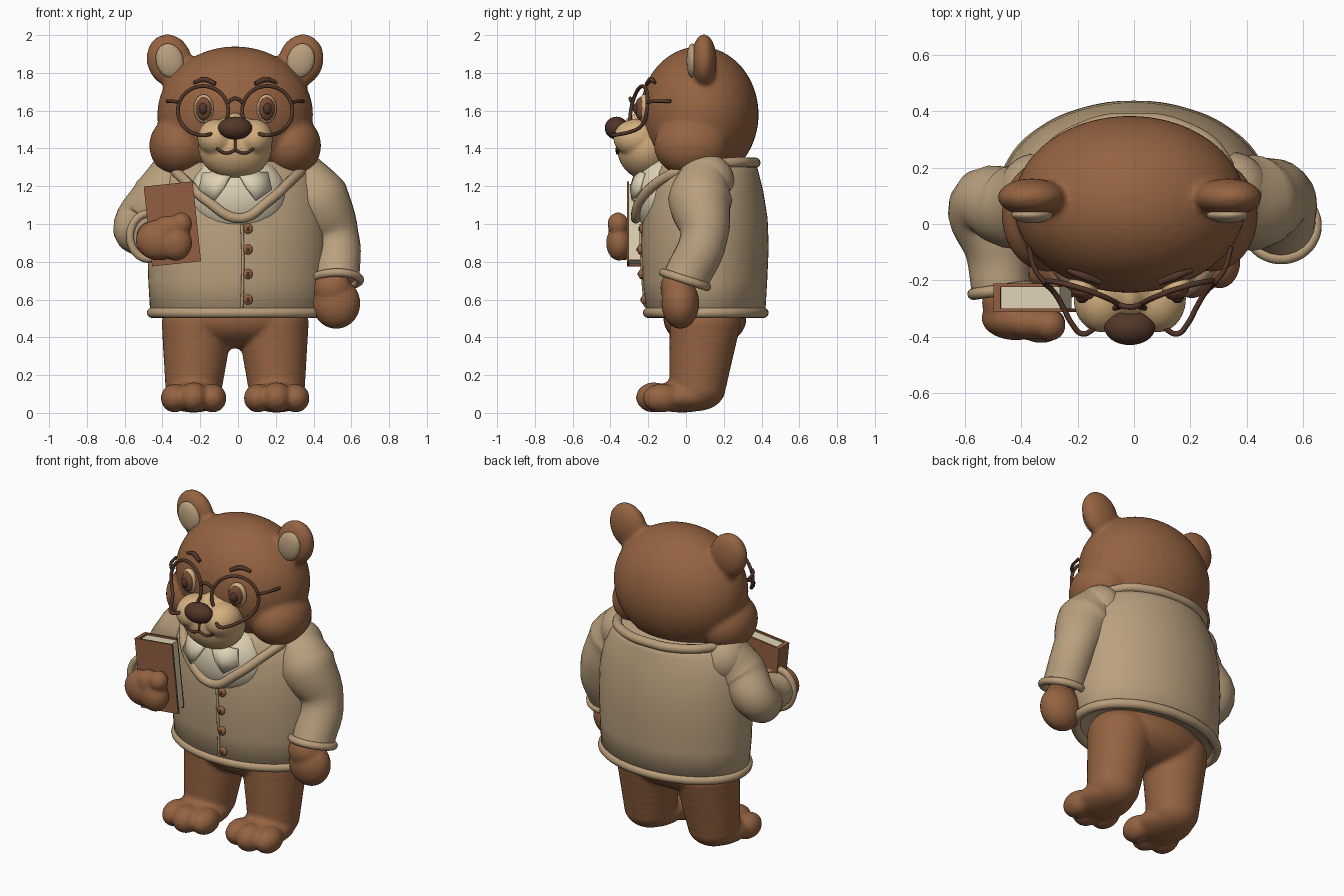
import bpy, bmesh
from math import sin, cos, pi, radians, sqrt
from mathutils import Matrix, Vector, Euler

cube = bpy.data.objects.get("Cube")
if cube:
    bpy.data.objects.remove(cube, do_unlink=True)


def material(name, r, g, b):
    m = bpy.data.materials.new(name)
    m.use_nodes = True
    m.diffuse_color = (r, g, b, 1)
    m.node_tree.nodes["Principled BSDF"].inputs["Base Color"].default_value = (r, g, b, 1)
    return m


FUR = material("brown fur", 0.30, 0.125, 0.053)
COAT = material("tan wool", 0.49, 0.355, 0.21)
TRIM = material("tan trim", 0.48, 0.335, 0.195)
MUZZLE = material("light muzzle", 0.66, 0.43, 0.21)
CREAM = material("cream", 0.74, 0.65, 0.47)
DARK = material("dark brown", 0.085, 0.037, 0.022)
IRIS = material("iris brown", 0.18, 0.07, 0.035)
BOOK = material("book cover", 0.29, 0.115, 0.052)
FACE_X = -0.015


def add(name, mesh, mat, smooth=True):
    mesh.materials.clear()
    mesh.materials.append(mat)
    for p in mesh.polygons:
        p.use_smooth = smooth
    ob = bpy.data.objects.new(name, mesh)
    bpy.context.collection.objects.link(ob)
    return ob


def from_bm(name, bm, mat, smooth=True):
    mesh = bpy.data.meshes.new(name)
    bm.to_mesh(mesh)
    bm.free()
    return add(name, mesh, mat, smooth)


def blobs(name, parts, mat, voxel=0, passes=6):
    """Ellipsoids (centre, radii, optional rotation), optionally fused together."""
    bm = bmesh.new()
    for loc, size, *rot in parts:
        mtx = Matrix.LocRotScale(Vector(loc), Euler(rot[0] if rot else (0, 0, 0)), Vector(size))
        bmesh.ops.create_uvsphere(bm, u_segments=40, v_segments=24, radius=1, matrix=mtx)
    ob = from_bm(name, bm, mat)
    if voxel:
        fuse = ob.modifiers.new("fuse", "REMESH")
        fuse.mode, fuse.voxel_size, fuse.use_smooth_shade = "VOXEL", voxel, True
        soft = ob.modifiers.new("soften", "SMOOTH")
        soft.factor, soft.iterations = 0.5, passes
    return ob


def tube(name, pts, r, mat, cyclic=False, radii=None, res=4):
    cu = bpy.data.curves.new(name, "CURVE")
    cu.dimensions = "3D"
    cu.bevel_depth, cu.bevel_resolution, cu.use_fill_caps = r, res, True
    cu.resolution_u = 6
    sp = cu.splines.new("BEZIER")
    sp.bezier_points.add(len(pts) - 1)
    sp.use_cyclic_u = cyclic
    for i, (bp, co) in enumerate(zip(sp.bezier_points, pts)):
        bp.co = co
        bp.handle_left_type = bp.handle_right_type = "AUTO"
        bp.radius = radii[i] if radii else 1
    tmp = bpy.data.objects.new(name + "_path", cu)
    bpy.context.collection.objects.link(tmp)
    dg = bpy.context.evaluated_depsgraph_get()
    mesh = bpy.data.meshes.new_from_object(tmp.evaluated_get(dg))
    bpy.data.objects.remove(tmp, do_unlink=True)
    return add(name, mesh, mat)


def ring(name, centre, rx, ry, r, mat, rot=Matrix.Identity(3)):
    pts = [Vector(centre) + rot @ Vector((rx * cos(a * pi / 8), ry * sin(a * pi / 8), 0)) for a in range(16)]
    return tube(name, pts, r, mat, cyclic=True)


def turn(axis, deg):
    return Matrix.Rotation(radians(deg), 3, axis)


def face(x, y, z):
    return (FACE_X + x, y, z)


# Head with cheeks and ears
head = [(face(0, 0.07, 1.58), (0.413, 0.315, 0.36))]
for s in (-1, 1):
    head += [(face(s * 0.29, 0.03, 1.415), (0.165, 0.2, 0.165)),
             (face(s * 0.348, 0.095, 1.865), (0.12, 0.067, 0.142), (0, s * 0.3, 0))]
blobs("head", head, FUR, 0.013, 8)

# Muzzle, nose and mouth
muzzle = [(face(0, -0.215, 1.405), (0.195, 0.15, 0.168)), (face(0, -0.24, 1.49), (0.065, 0.1, 0.1))]
muzzle += [(face(s * 0.1, -0.265, 1.455), (0.1, 0.12, 0.1)) for s in (-1, 1)]
blobs("muzzle", muzzle, MUZZLE, 0.01, 4)
blobs("nose", [(face(0, -0.368, 1.508), (0.09, 0.062, 0.06))], DARK)
tube("philtrum", [face(0, -0.36, 1.46), face(0, -0.366, 1.39)], 0.007, DARK)

for s, side in ((-1, "right"), (1, "left")):
    tube(side + "_mouth_line", [face(0, -0.366, 1.39), face(s * 0.05, -0.362, 1.375),
         face(s * 0.1, -0.366, 1.4)], 0.008, DARK)
    blobs(side + "_inner_ear", [(face(s * 0.347, 0.033, 1.865), (0.072, 0.03, 0.092), (0, s * 0.28, 0))], COAT)
    # Eyes as nested domes
    for part, y, rx, rz, mat in (("eye", -0.222, 0.054, 0.076, MUZZLE), ("iris", -0.237, 0.045, 0.062, IRIS),
                                 ("pupil", -0.25, 0.026, 0.034, DARK)):
        blobs(f"{side}_{part}", [(face(s * 0.167, y, 1.61), (rx, 0.032, rz), (0, 0, s * 0.3))], mat)
    # Spectacle rims wrap back at the sides and bulge forward over the muzzle
    rim = []
    for i in range(24):
        dx, dz = cos(i * pi / 12), sin(i * pi / 12)
        rim.append(face(s * (0.17 + 0.133 * dx), -0.25 + 0.042 * dx + 0.02 * dz - 0.12 * max(0, -dz) ** 6,
                        1.6 + 0.13 * dz))
    tube(side + "_lens_rim", rim, 0.01, DARK, cyclic=True)
    tube(side + "_temple", [face(s * 0.3, -0.21, 1.645), face(s * 0.335, -0.165, 1.65),
         face(s * 0.36, -0.08, 1.65)], 0.009, DARK)
    tube(side + "_brow", [face(s * 0.105, -0.208, 1.742), face(s * 0.165, -0.185, 1.765),
         face(s * 0.22, -0.165, 1.748)], 0.014, DARK, radii=(0.8, 1, 0.6))
tube("bridge", [face(-0.045, -0.285, 1.64), face(0, -0.295, 1.665), face(0.045, -0.285, 1.64)], 0.01, DARK)

# Legs, hips and three-toed feet
legs = [((FACE_X, 0.1, 0.5), (0.37, 0.22, 0.16))]
for s in (-1, 1):
    x = FACE_X + s * 0.22
    for i in range(9):
        t = i / 8
        legs.append(((x - s * 0.02 * (1 - t), 0.1 - 0.04 * t, 0.47 - 0.34 * t),
                     (0.19 - 0.04 * t, 0.188 - 0.038 * t, 0.14 - 0.02 * t)))
    legs += [((x, -0.02, 0.085), (0.155, 0.2, 0.083)), ((x, -0.17, 0.082), (0.078, 0.095, 0.08))]
    legs += [((x + t * 0.1, -0.13, 0.078), (0.074, 0.1, 0.076)) for t in (-1, 1)]
blobs("legs", legs, FUR, 0.012, 6)

# Coat body lofted from oval sections: height, half width, half depth, middle y
bm = bmesh.new()
rings = []
for z, rx, ry, cy in ((0.55, 0.40, 0.26, 0.1), (0.515, 0.44, 0.29, 0.1), (0.53, 0.465, 0.315, 0.105),
                      (0.7, 0.475, 0.33, 0.1), (0.88, 0.48, 0.338, 0.1), (1.03, 0.475, 0.332, 0.1),
                      (1.17, 0.45, 0.31, 0.1), (1.27, 0.41, 0.285, 0.1), (1.33, 0.34, 0.26, 0.11),
                      (1.34, 0.2, 0.15, 0.11)):
    rings.append([bm.verts.new((rx * cos(a * pi / 32), cy + ry * sin(a * pi / 32), z)) for a in range(64)])
for lo, hi in zip(rings, rings[1:]):
    for a in range(64):
        b = (a + 1) % 64
        bm.faces.new((lo[a], lo[b], hi[b], hi[a]))
bm.faces.new(rings[-1])
bm.faces.new(rings[0][::-1])
from_bm("coat_body", bm, COAT)
ring("coat_hem", (0, 0.105, 0.53), 0.455, 0.305, 0.028, TRIM)

# Collar roll running from the nape down to the front V
right_half = [(0.01, -0.265, 1.03), (0.16, -0.242, 1.12), (0.275, -0.145, 1.225), (0.345, 0.03, 1.3),
              (0.31, 0.24, 1.325), (0.16, 0.345, 1.325)]
tube("collar_roll", right_half + [(0, 0.368, 1.325)] + [(-x, y, z) for x, y, z in right_half[:0:-1]],
     0.027, TRIM, cyclic=True)

# Shirt front and collar points that follow its surface
blobs("shirt_front", [((0, -0.11, 1.15), (0.26, 0.17, 0.22))], CREAM)
for s, side in ((-1, "right"), (1, "left")):
    bm = bmesh.new()
    outline = [(0.1, 1.21), (0.01, 1.28), (0.06, 1.19), (0.11, 1.125), (0.19, 1.18), (0.17, 1.27)]
    vs = [bm.verts.new((FACE_X + s * x, -0.11 - 0.185 * sqrt(1 - (x / 0.28) ** 2 - ((z - 1.15) / 0.23) ** 2), z))
          for x, z in outline]
    for i in range(1, 6):
        bm.faces.new((vs[0], vs[i], vs[i % 5 + 1]))
    bmesh.ops.recalc_face_normals(bm, faces=bm.faces)
    flap = from_bm(side + "_shirt_collar", bm, CREAM)
    thick = flap.modifiers.new("thickness", "SOLIDIFY")
    thick.thickness, thick.offset = 0.02, 0

# Front opening and buttons
tube("coat_opening", [(0.02, -0.238, 1.0), (0.025, -0.238, 0.88), (0.025, -0.23, 0.72), (0.02, -0.215, 0.56)],
     0.008, COAT)
for i, (y, z) in enumerate(((-0.232, 0.975), (-0.242, 0.865), (-0.236, 0.735), (-0.222, 0.6))):
    blobs(f"button_{i + 1}", [((0.053, y, z), (0.025, 0.016, 0.027))], FUR)
    blobs(f"button_thread_{i + 1}", [((0.053, y - 0.013, z), (0.009, 0.007, 0.012))], DARK)

# Hanging left arm
tube("left_sleeve", [(0.34, 0.1, 1.25), (0.42, 0.075, 1.13), (0.515, 0.095, 0.93), (0.522, 0, 0.71)],
     0.1, COAT, radii=(1.35, 1.7, 1.25, 1.22), res=10)
blobs("left_shoulder", [((0.35, 0.105, 1.225), (0.135, 0.15, 0.148))], COAT)
ring("left_cuff", (0.523, -0.005, 0.705), 0.122, 0.122, 0.022, TRIM, turn("X", -18))
blobs("left_paw", [((0.52, -0.03, 0.58), (0.128, 0.1, 0.135)), ((0.5, -0.05, 0.66), (0.1, 0.085, 0.1))],
      FUR, 0.012, 4)

# Bent right arm reaching forward
tube("right_sleeve", [(-0.34, 0.1, 1.25), (-0.42, 0.06, 1.13), (-0.54, 0.06, 0.99), (-0.49, -0.09, 0.94),
     (-0.472, -0.235, 0.935)], 0.1, COAT, radii=(1.35, 1.5, 1.2, 1.1, 1.05), res=10)
blobs("right_shoulder", [((-0.35, 0.1, 1.225), (0.135, 0.15, 0.148))], COAT)
ring("right_cuff", (-0.472, -0.235, 0.935), 0.1, 0.12, 0.021, TRIM, turn("Z", 8) @ turn("X", 90))
blobs("right_paw", [((-0.42, -0.335, 0.915), (0.122, 0.078, 0.108)), ((-0.3, -0.36, 1.0), (0.058, 0.056, 0.062)),
                    ((-0.33, -0.355, 0.9), (0.088, 0.068, 0.095)), ((-0.37, -0.35, 0.97), (0.09, 0.06, 0.075)),
                    ((-0.46, -0.28, 0.93), (0.08, 0.09, 0.085))], FUR, 0.01, 8)

# Book held against the chest, leaning slightly
lean = turn("Y", -6)
for name, off, size, mat in (("book_front_cover", (0.005, -0.045, 0), (0.26, 0.012, 0.425), BOOK),
                             ("book_back_cover", (-0.01, 0.045, 0), (0.23, 0.012, 0.425), BOOK),
                             ("book_spine", (-0.113, 0, 0), (0.025, 0.1, 0.425), BOOK),
                             ("book_pages", (0, 0, 0), (0.22, 0.08, 0.405), CREAM)):
    bm = bmesh.new()
    bmesh.ops.create_cube(bm, size=1, matrix=Matrix.LocRotScale(
        Vector((-0.352, -0.262, 1.0)) + lean @ Vector(off), lean.to_quaternion(), Vector(size)))
    from_bm(name, bm, mat, False)
